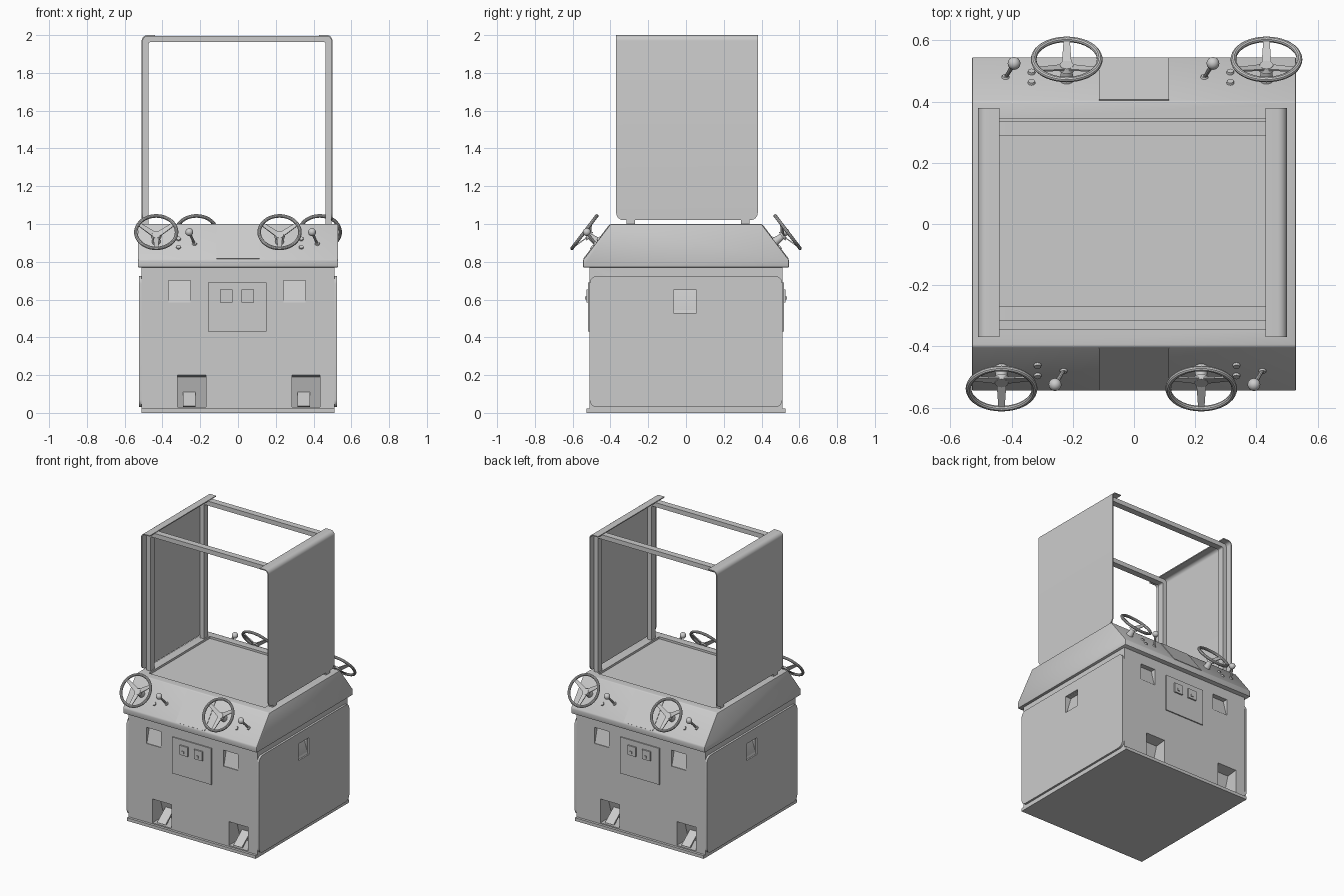
import bpy, bmesh, math
from mathutils import Matrix, Vector

if "Cube" in bpy.data.objects:
    bpy.data.objects.remove(bpy.data.objects["Cube"])

mat = bpy.data.materials.new("light_grey")
mat.diffuse_color = (0.6, 0.6, 0.6, 1)
mat.use_nodes = True
mat.node_tree.nodes["Principled BSDF"].inputs["Base Color"].default_value = mat.diffuse_color
COL = bpy.context.scene.collection


def make(name, bm, M=None):
    bmesh.ops.recalc_face_normals(bm, faces=bm.faces)
    me = bpy.data.meshes.new(name)
    bm.to_mesh(me)
    bm.free()
    me.materials.append(mat)
    ob = bpy.data.objects.new(name, me)
    COL.objects.link(ob)
    if M:
        ob.matrix_world = M
    return ob


def prism_bm(pts, a, b, axis='X'):
    """Extrude a profile: X takes (y, z) points, Y takes (x, z) points."""
    bm = bmesh.new()
    pos = (lambda p, t: (t, p[0], p[1])) if axis == 'X' else (lambda p, t: (p[0], t, p[1]))
    lo = [bm.verts.new(pos(p, a)) for p in pts]
    hi = [bm.verts.new(pos(p, b)) for p in pts]
    bm.faces.new(lo)
    bm.faces.new(hi)
    n = len(pts)
    for i in range(n):
        j = (i + 1) % n
        bm.faces.new((lo[i], lo[j], hi[j], hi[i]))
    return bm


def prism(name, pts, a, b, axis='X'):
    return make(name, prism_bm(pts, a, b, axis))


def box(name, x0, x1, y0, y1, z0, z1):
    return prism(name, [(y0, z0), (y1, z0), (y1, z1), (y0, z1)], x0, x1)


def arc(cx, cz, r, a0, a1, n=6):
    return [(cx + r * math.cos(math.radians(a0 + (a1 - a0) * i / n)),
             cz + r * math.sin(math.radians(a0 + (a1 - a0) * i / n))) for i in range(n + 1)]


def round_rect(x0, x1, z0, z1, r):
    return (arc(x1 - r, z1 - r, r, 0, 90) + arc(x0 + r, z1 - r, r, 90, 180)
            + arc(x0 + r, z0 + r, r, 180, 270) + arc(x1 - r, z0 + r, r, 270, 360))


def cylinder(name, p, q, r1, r2, n=16):
    p, q = Vector(p), Vector(q)
    d = q - p
    bm = bmesh.new()
    bmesh.ops.create_cone(bm, cap_ends=True, segments=n, radius1=r1, radius2=r2, depth=d.length)
    M = Matrix.Translation((p + q) / 2) @ d.to_track_quat('Z', 'Y').to_matrix().to_4x4()
    bmesh.ops.transform(bm, matrix=M, verts=bm.verts)
    return make(name, bm)


def cut(ob, cutter):
    m = ob.modifiers.new("cut", 'BOOLEAN')
    m.operation, m.solver, m.object = 'DIFFERENCE', 'EXACT', cutter
    bpy.context.view_layer.objects.active = ob
    bpy.ops.object.modifier_apply(modifier=m.name)


TURN = Matrix.Rotation(math.pi, 4, 'Z')


def turned(ob):
    """Copy of a front part for the back."""
    c = ob.copy()
    c.data = ob.data.copy()
    COL.objects.link(c)
    c.matrix_world = TURN @ ob.matrix_world
    return c


# Cabinet body, base and rounded side panels
body = box("cabinet_body", -0.51, 0.51, -0.51, 0.51, 0.01, 0.78)
box("base_plate", -0.51, 0.51, -0.528, 0.528, 0.0, 0.022)
outline = round_rect(-0.51, 0.51, 0.03, 0.725, 0.04)
side_r = prism("side_panel_right", outline, 0.5105, 0.525)
side_l = prism("side_panel_left", outline, -0.525, -0.5105)

# Cutters: speaker pockets, pedal recesses, side hand grips
cutters = []
for x in (-0.31, 0.30):
    cutters.append(prism("pocket_cutter", [(-0.6, 0.585), (-0.6, 0.70), (-0.475, 0.70), (-0.505, 0.585)],
                         x - 0.058, x + 0.058))
for x in (-0.245, 0.36):
    cutters.append(prism("pedal_cutter", [(-0.6, 0.03), (-0.6, 0.21), (-0.43, 0.19), (-0.38, 0.03)],
                         x - 0.075, x + 0.075))
grip = prism("grip_cutter", [(0.6, 0.53), (0.6, 0.65), (0.48, 0.65), (0.515, 0.53)], -0.065, 0.055, 'Y')
cutters.append(grip)
back_cutters = [turned(c) for c in cutters]
bpy.context.view_layer.update()
for c in cutters + back_cutters:
    cut(body, c)
cut(side_r, grip)
cut(side_l, back_cutters[-1])

# Sloped console with a sunken playfield
console = prism("console", [(-0.545, 0.77), (-0.545, 0.81), (-0.40, 1.0), (0.40, 1.0),
                            (0.545, 0.81), (0.545, 0.77)], -0.53, 0.53)
bev = console.modifiers.new("bevel", 'BEVEL')
bev.width, bev.segments = 0.006, 2
bpy.context.view_layer.objects.active = console
bpy.ops.object.modifier_apply(modifier=bev.name)
field = box("playfield_cutter", -0.465, 0.455, -0.345, 0.345, 0.985, 1.1)
cutters.append(field)
cut(console, field)
for c in cutters + back_cutters:
    bpy.data.objects.remove(c)

# Two inverted-U tube frames
for name, y0, y1 in (("front_frame", -0.315, -0.27), ("back_frame", 0.29, 0.335)):
    outer = [(0.496, 0.985)] + arc(0.466, 1.965, 0.03, 0, 90) + arc(-0.476, 1.965, 0.03, 90, 180) + [(-0.506, 0.985)]
    inner = [(-0.473, 0.985)] + arc(-0.463, 1.953, 0.01, 180, 90) + arc(0.453, 1.953, 0.01, 90, 0) + [(0.463, 0.985)]
    prism(name, outer + inner, y0, y1, 'Y')

# Upper side panels folded inward over the top
for name, s in (("upper_panel_right", 1), ("upper_panel_left", -1)):
    prof = ([(0.505, 1.02)] + arc(0.475, 1.97, 0.03, 0, 90) + [(0.435, 2.0), (0.435, 1.993)]
            + arc(0.475, 1.97, 0.023, 90, 0) + [(0.498, 1.02)])
    prof = [(s * x - 0.005, z) for x, z in prof]
    bm = prism_bm(prof, -0.37, 0.38, 'Y')
    low = [e for e in bm.edges if all(v.co.z < 1.03 for v in e.verts)
           and abs(e.verts[0].co.y - e.verts[1].co.y) < 0.01]
    bmesh.ops.bevel(bm, geom=low, offset=0.04, segments=6, profile=0.5, affect='EDGES')
    make(name, bm)

# Front parts, later copied to the back
parts = []
N = Vector((0, -0.795, 0.607))                      # slope normal
UP = Vector((0, 0.607, 0.795))                      # up the slope


def on_slope(x, z, lift=0.0):
    return Vector((x, -0.545 + (z - 0.81) * 0.145 / 0.19, z)) + N * lift


# Coin door and coin boxes
parts.append(box("coin_door", -0.16, 0.15, -0.518, -0.505, 0.43, 0.69))
for x in (-0.0625, 0.0525):
    parts.append(box("coin_slot", x - 0.033, x + 0.033, -0.528, -0.51, 0.585, 0.652))
    parts.append(box("coin_button", x - 0.012, x + 0.004, -0.534, -0.52, 0.60, 0.616))

# Raised centre plate on the slope
a, b = on_slope(0, 0.815), on_slope(0, 0.995)
c, d = b + N * 0.003, a + N * 0.003
parts.append(prism("centre_plate", [(v.y, v.z) for v in (a, b, c, d)], -0.115, 0.115))

# Foot pedals
for x in (-0.257, 0.348):
    parts.append(prism("foot_pedal", [(-0.49, 0.03), (-0.40, 0.10), (-0.405, 0.112), (-0.502, 0.036)],
                       x - 0.033, x + 0.033))

# Steering wheels
for wx in (-0.433, 0.22):
    M = Matrix.Translation((wx, -0.538, 0.957)) @ Matrix(
        ((1, 0, 0, 0), (0, UP.y, N.y, 0), (0, UP.z, N.z, 0), (0, 0, 0, 1)))
    bpy.ops.mesh.primitive_torus_add(major_radius=0.108, minor_radius=0.0095, major_segments=40, minor_segments=10)
    rim = bpy.context.object
    rim.name = "wheel_rim"
    rim.data.materials.append(mat)
    rim.matrix_world = M
    parts.append(rim)
    for k in range(3):
        ang = math.radians(-90 + 120 * k)
        bm = bmesh.new()
        bmesh.ops.create_cube(bm, size=1)
        for v in bm.verts:
            out = v.co.x > 0
            v.co = Vector((0.107 if out else 0.008, v.co.y * (0.02 if out else 0.032),
                           v.co.z * 0.006 + (0 if out else -0.03)))
        parts.append(make("wheel_spoke", bm, M @ Matrix.Rotation(ang, 4, 'Z')))
    parts.append(cylinder("wheel_hub", M @ Vector((0, 0, -0.038)), M @ Vector((0, 0, -0.022)), 0.028, 0.022))
    parts.append(cylinder("steering_column", M @ Vector((0, 0, -0.088)), M @ Vector((0, 0, -0.035)), 0.024, 0.016))

# Shift levers and buttons
for x in (-0.23, 0.42):
    foot, knob = on_slope(x, 0.895, -0.002), Vector((x - 0.028, -0.525, 0.957))
    parts.append(cylinder("shift_stick", foot, knob, 0.006, 0.008, 10))
    parts.append(cylinder("shift_collar", foot, foot + N * 0.008, 0.014, 0.010, 12))
    bm = bmesh.new()
    bmesh.ops.create_uvsphere(bm, u_segments=16, v_segments=10, radius=0.021)
    parts.append(make("shift_knob", bm, Matrix.Translation(knob)))
    for z in (0.92, 0.876):
        bx = x - 0.085
        parts.append(cylinder("button", on_slope(bx, z, -0.002), on_slope(bx, z, 0.008), 0.013, 0.011))

bpy.context.view_layer.update()
for p in parts:
    turned(p)

# Smooth shading with sharp edges kept
bpy.ops.object.select_all(action='DESELECT')
for ob in COL.objects:
    if ob.type == 'MESH':
        ob.select_set(True)
        bpy.context.view_layer.objects.active = ob
bpy.ops.object.shade_smooth_by_angle(angle=math.radians(35))
